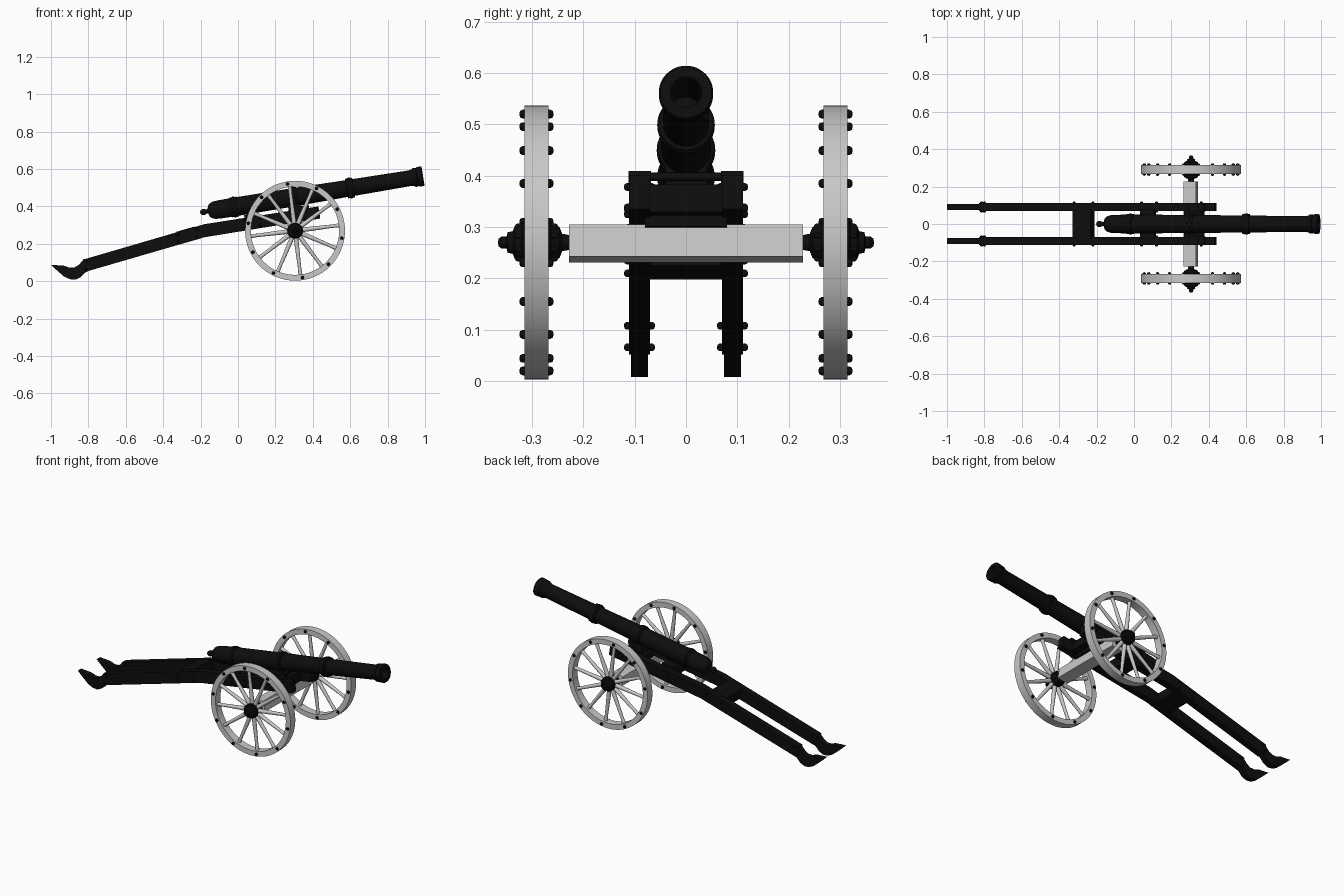
import bpy, bmesh, math
from mathutils import Matrix, Vector

if "Cube" in bpy.data.objects:
    bpy.data.objects.remove(bpy.data.objects["Cube"])


def material(name, value):
    m = bpy.data.materials.new(name)
    m.diffuse_color = (value, value, value, 1)
    m.use_nodes = True
    m.node_tree.nodes["Principled BSDF"].inputs["Base Color"].default_value = m.diffuse_color
    return m


BLACK = material("black_iron", 0.004)
GREY = material("light_grey", 0.58)


def finish(name, bm, mat, smooth=True):
    bmesh.ops.recalc_face_normals(bm, faces=bm.faces)
    me = bpy.data.meshes.new(name)
    bm.to_mesh(me)
    bm.free()
    me.materials.append(mat)
    ob = bpy.data.objects.new(name, me)
    bpy.context.collection.objects.link(ob)
    if smooth:
        bpy.ops.object.select_all(action='DESELECT')
        ob.select_set(True)
        bpy.context.view_layer.objects.active = ob
        bpy.ops.object.shade_smooth_by_angle(angle=math.radians(35))
    return ob


def frame(origin, axis):
    """Matrix placing local +z along axis at origin."""
    return Matrix.Translation(origin) @ Vector(axis).to_track_quat('Z', 'Y').to_matrix().to_4x4()


def lathe(bm, profile, mat, n=40, closed=False):
    """Revolve (radius, height) points round local z."""
    rings = []
    for r, h in profile:
        if r == 0:
            rings.append([bm.verts.new(mat @ Vector((0, 0, h)))] * n)
        else:
            rings.append([bm.verts.new(mat @ Vector((r * math.cos(a), r * math.sin(a), h)))
                          for a in (2 * math.pi * i / n for i in range(n))])
    pairs = list(zip(rings, rings[1:])) + ([(rings[-1], rings[0])] if closed else [])
    for a, b in pairs:
        for i in range(n):
            j = (i + 1) % n
            vs = list(dict.fromkeys((a[i], a[j], b[j], b[i])))
            if len(vs) > 2:
                bm.faces.new(vs)


def bolt(bm, pos, axis, r=0.009, h=0.01):
    lathe(bm, [(r, -0.004), (r, h * 0.4), (r * 0.7, h * 0.85), (0, h)], frame(pos, axis), 10)


def prism(bm, pts, y0, y1):
    """Extrude an x-z outline along y."""
    f = bm.faces.new([bm.verts.new((x, y0, z)) for x, z in pts])
    g = bmesh.ops.extrude_face_region(bm, geom=[f])
    bmesh.ops.translate(bm, vec=(0, y1 - y0, 0),
                        verts=[v for v in g["geom"] if isinstance(v, bmesh.types.BMVert)])


def box(bm, centre, size, tilt=0):
    m = (Matrix.Translation(centre) @ Matrix.Rotation(-math.radians(tilt), 4, 'Y')
         @ Matrix.Diagonal((*size, 1)))
    bmesh.ops.create_cube(bm, size=1, matrix=m)


# Gun barrel: breech knob, reinforcing rings, flared muzzle and hollow bore
TILT = 9.3
DIR = Vector((math.cos(math.radians(TILT)), 0, math.sin(math.radians(TILT))))
bm = bmesh.new()
profile = [(0, -.018), (.011, -.014), (.017, -.003), (.016, .007), (.011, .016), (.012, .024),
           (.03, .03), (.041, .042), (.047, .06), (.049, .085), (.05, .15)]
for t, base, ring in ((.168, .05, .056), (.49, .049, .057), (.795, .045, .056)):
    profile += [(base, t - .02), (ring - .003, t - .019), (ring - .003, t - .008), (ring, t - .007),
                (ring, t + .007), (ring - .003, t + .008), (ring - .003, t + .019), (base, t + .02)]
profile += [(.042, 1.12), (.046, 1.135), (.051, 1.142), (.051, 1.155), (.048, 1.158), (.053, 1.166),
            (.053, 1.186), (.05, 1.19), (.03, 1.19), (.03, .95), (0, .95)]
lathe(bm, profile, frame((-.185, 0, .37), DIR), 48)
finish("gun_barrel", bm, BLACK)

# Split trails and curved spade feet
trail = [(.43, .40), (.44, .335), (.20, .297), (-.18, .235), (-.81, .052), (-.83, .115), (-.18, .305)]
spade = [(-.79, .06), (-.80, .122), (-.825, .118), (-.85, .088), (-.875, .073), (-.90, .072), (-.93, .083),
         (-1.0, .088), (-.965, .055), (-.93, .025), (-.90, .011), (-.87, .008), (-.84, .022), (-.82, .045)]
for side, s in (("left", 1), ("right", -1)):
    bm = bmesh.new()
    prism(bm, trail, s * .07, s * .111)
    finish(side + "_trail", bm, BLACK, False)
    bm = bmesh.new()
    prism(bm, spade, s * .074, s * .107)
    finish(side + "_spade", bm, BLACK)
    bm = bmesh.new()
    for x, z in ((-.80, .108), (-.815, .066), (-.32, .25), (-.32, .21), (-.22, .28), (-.22, .235),
                 (.04, .325), (.04, .285), (.12, .338), (.12, .298), (.36, .378), (.36, .335)):
        for y, d in ((.111, 1), (.07, -1)):
            bolt(bm, (x, s * y, z), (0, s * d, 0), .008)
    finish(side + "_trail_bolts", bm, BLACK)

# Cross pieces between the trails
for name, c, size, tilt in (("rear_transom", (-.27, 0, .245), (.1, .16, .07), 16),
                            ("middle_transom", (.075, 0, .325), (.075, .16, .07), TILT),
                            ("front_transom", (.335, 0, .35), (.075, .16, .055), TILT),
                            ("axle_saddle", (.305, 0, .318), (.07, .16, .045), TILT),
                            ("barrel_cradle", (.30, 0, .385), (.06, .08, .06), TILT),
                            ("breech_rest", (.075, 0, .362), (.06, .06, .03), TILT)):
    bm = bmesh.new()
    box(bm, c, size, tilt)
    finish(name, bm, BLACK, False)

# Trunnion bar and its brackets
bm = bmesh.new()
lathe(bm, [(0, -.108), (.008, -.108), (.008, .108), (0, .108)], frame((.335, 0, .398), (0, 1, 0)), 16)
for s in (1, -1):
    box(bm, (.335, s * .09, .39), (.09, .044, .024), TILT)
finish("trunnion_bar", bm, BLACK)

# Axle beam and axle ends
bm = bmesh.new()
box(bm, (.303, 0, .268), (.067, .455, .063), TILT + 1)
finish("axle_beam", bm, GREY, False)

# Wheels
C = Vector((.305, 0, .27))
for side, s in (("left", 1), ("right", -1)):
    mid = C + Vector((0, s * .291, 0))
    out = (0, s, 0)
    m = frame(mid, out)
    bm = bmesh.new()
    lathe(bm, [(.267, -.0235), (.267, .0235), (.236, .0235), (.236, -.0235)], m, 64, True)
    finish(side + "_wheel_rim", bm, GREY)

    bm = bmesh.new()
    for i in range(12):
        a = math.radians(7 + 30 * i)
        d = Vector((math.cos(a), 0, math.sin(a)))
        lathe(bm, [(.012, .025), (.012, .07), (.009, .2), (.011, .24)], frame(mid, d), 12)
    finish(side + "_wheel_spokes", bm, GREY)

    bm = bmesh.new()
    lathe(bm, [(0, -.066), (.014, -.066), (.017, -.05), (.03, -.045), (.036, -.03), (.042, -.026),
               (.042, .026), (.036, .03), (.033, .042), (.022, .046), (.02, .056), (.012, .058),
               (.012, .068), (.007, .074), (0, .075)], m, 32)
    for i in range(8):
        a = math.radians(22.5 + 45 * i)
        p = mid + Vector((math.cos(a), 0, math.sin(a))) * .034
        for d in (1, -1):
            bolt(bm, p + Vector((0, s * d * .032, 0)), (0, s * d, 0), .006)
    finish(side + "_wheel_hub", bm, BLACK)

    bm = bmesh.new()
    for i in range(10):
        a = math.radians(27 + 36 * i)
        p = mid + Vector((math.cos(a), 0, math.sin(a))) * .253
        for d in (1, -1):
            bolt(bm, p + Vector((0, s * d * .0235, 0)), (0, s * d, 0), .009)
    finish(side + "_rim_bolts", bm, BLACK)
